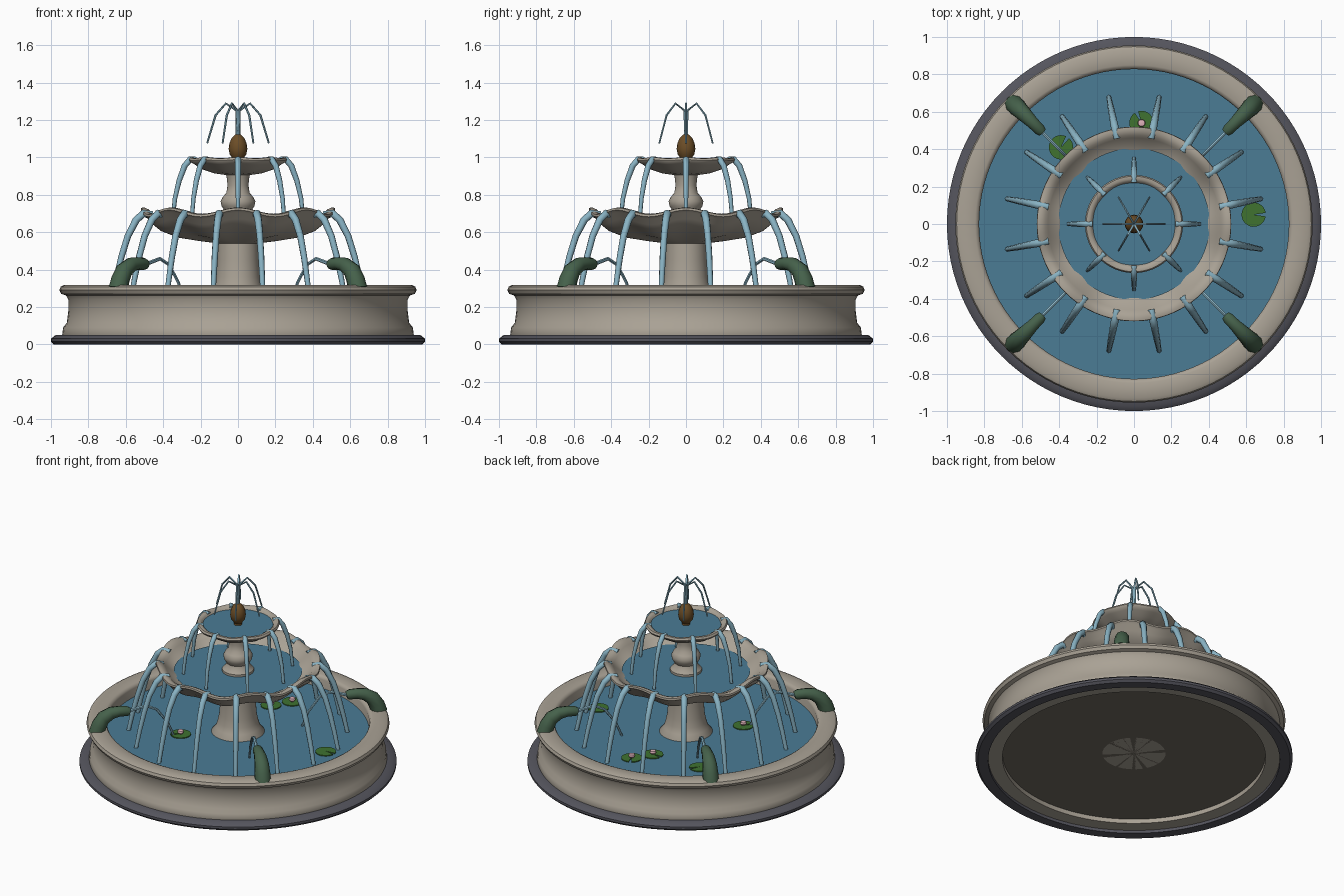
import bpy, bmesh, math
from math import sin, cos, pi, tau

if "Cube" in bpy.data.objects:
    bpy.data.objects.remove(bpy.data.objects["Cube"])


def mat(name, rgb):
    m = bpy.data.materials.new(name)
    m.diffuse_color = (*rgb, 1)
    m.use_nodes = True
    m.node_tree.nodes["Principled BSDF"].inputs["Base Color"].default_value = m.diffuse_color
    return m


STONE = mat("stone", (0.40, 0.36, 0.30))
DARK = mat("dark_stone", (0.09, 0.09, 0.11))
FLOOR = mat("floor_stone", (0.16, 0.145, 0.12))
WATER = mat("pool_water", (0.07, 0.20, 0.30))
JET = mat("falling_water", (0.25, 0.45, 0.55))
BRONZE = mat("green_bronze", (0.06, 0.12, 0.07))
LEAF = mat("lily_leaf", (0.05, 0.17, 0.03))
PINK = mat("lily_petal", (0.75, 0.45, 0.50))
BROWN = mat("finial_bronze", (0.15, 0.075, 0.02))


def finish(name, bm, material, angle=40):
    bmesh.ops.recalc_face_normals(bm, faces=bm.faces)
    me = bpy.data.meshes.new(name)
    bm.to_mesh(me)
    bm.free()
    me.materials.append(material)
    ob = bpy.data.objects.new(name, me)
    bpy.context.collection.objects.link(ob)
    bpy.ops.object.select_all(action='DESELECT')
    ob.select_set(True)
    bpy.context.view_layer.objects.active = ob
    bpy.ops.object.shade_smooth_by_angle(angle=math.radians(angle))
    return ob


def lathe(name, prof, material, n=96, closed=False, wave=None, angle=40):
    """Spin an (r, z) profile; wave(r) is the height of an 8-lobed scallop."""
    bm = bmesh.new()
    rings = []
    for r, z in prof:
        if r < 1e-5:
            rings.append([bm.verts.new((0, 0, z))] * n)
            continue
        a = wave(r) if wave else 0
        rings.append([bm.verts.new((r * cos(tau * i / n), r * sin(tau * i / n),
                                    z + a * cos(8 * tau * i / n))) for i in range(n)])
    pairs = list(zip(rings, rings[1:]))
    if closed:
        pairs.append((rings[-1], rings[0]))
    for a, b in pairs:
        for i in range(n):
            j = (i + 1) % n
            vs = list(dict.fromkeys((a[i], a[j], b[j], b[i])))
            if len(vs) > 2:
                bm.faces.new(vs)
    return finish(name, bm, material, angle)


def disc(name, r, z, material):
    return lathe(name, [(0, z), (r, z)], material)


def radial_tubes(name, path, angles, material, sides=8):
    """Tapered tubes along (r, z, radius) paths, repeated at the given angles."""
    bm = bmesh.new()
    for th in angles:
        rings = []
        for k, (r, z, w) in enumerate(path):
            p, q = path[max(k - 1, 0)], path[min(k + 1, len(path) - 1)]
            dr, dz = q[0] - p[0], q[1] - p[1]
            d = math.hypot(dr, dz)
            nr, nz = -dz / d, dr / d
            ring = []
            for i in range(sides):
                c, s = w * cos(tau * i / sides), w * sin(tau * i / sides)
                R = r + c * nr
                ring.append(bm.verts.new((R * cos(th) - s * sin(th),
                                          R * sin(th) + s * cos(th), z + c * nz)))
            rings.append(ring)
        for a, b in zip(rings, rings[1:]):
            for i in range(sides):
                j = (i + 1) % sides
                bm.faces.new((a[i], a[j], b[j], b[i]))
        bm.faces.new(rings[0])
        bm.faces.new(rings[-1])
    return finish(name, bm, material, 50)


# Ground ring and basin
lathe("plinth_ring", [(0.92, 0.0), (0.985, 0.0), (1.0, 0.015), (1.0, 0.03),
                      (0.975, 0.05), (0.92, 0.05)], DARK, closed=True)
lathe("basin_wall", [(0.83, 0.02), (0.93, 0.02), (0.94, 0.05), (0.935, 0.09), (0.915, 0.115),
                     (0.907, 0.18), (0.907, 0.24), (0.92, 0.262), (0.945, 0.27), (0.955, 0.29),
                     (0.948, 0.308), (0.93, 0.317), (0.85, 0.317), (0.835, 0.31),
                     (0.828, 0.295)], STONE, closed=True)
lathe("basin_floor", [(0, 0.05), (0.84, 0.05), (0.84, 0.07), (0, 0.07)], FLOOR)
disc("basin_water", 0.832, 0.235, WATER)

# Lower pedestal
lathe("lower_pedestal", [(0, 0.05), (0.2, 0.05), (0.2, 0.14), (0.17, 0.2), (0.168, 0.235),
                         (0.14, 0.27), (0.128, 0.31), (0.118, 0.36), (0.112, 0.45),
                         (0.108, 0.57), (0, 0.57)], STONE, 48)

# Scalloped middle bowl
lathe("middle_bowl", [(0, 0.54), (0.11, 0.54), (0.22, 0.555), (0.34, 0.578), (0.43, 0.615),
                      (0.48, 0.655), (0.505, 0.688), (0.52, 0.70), (0.518, 0.712),
                      (0.50, 0.715), (0.475, 0.705), (0.46, 0.69), (0.42, 0.655), (0.36, 0.63),
                      (0.2, 0.61), (0, 0.61)], STONE, 128,
      wave=lambda r: 0.018 * max(0, (r - 0.1) / 0.42) ** 1.5)
disc("middle_water", 0.405, 0.655, WATER)

# Upper pedestal with bulge
lathe("upper_pedestal", [(0, 0.60), (0.1, 0.60), (0.1, 0.67), (0.08, 0.69), (0.072, 0.715),
                         (0.088, 0.74), (0.093, 0.765), (0.08, 0.79), (0.062, 0.81),
                         (0.056, 0.85), (0.06, 0.89), (0.066, 0.915), (0, 0.915)], STONE, 48)

# Upper bowl
lathe("upper_bowl", [(0, 0.905), (0.06, 0.905), (0.13, 0.915), (0.20, 0.938), (0.235, 0.962),
                     (0.255, 0.972), (0.262, 0.985), (0.255, 0.997), (0.24, 0.998),
                     (0.227, 0.99), (0.215, 0.968), (0.15, 0.945), (0, 0.935)], STONE, 96,
      wave=lambda r: 0.003 * r / 0.26)
disc("upper_water", 0.225, 0.978, WATER)

# Finial
lathe("finial", [(0, 0.96), (0.028, 0.96), (0.026, 0.99), (0.044, 1.015), (0.05, 1.045),
                 (0.046, 1.075), (0.033, 1.105), (0.015, 1.122), (0, 1.125)], BROWN, 16, angle=30)

# Falling water
radial_tubes("top_jets", [(0.004, 1.10, 0.008), (0.008, 1.25, 0.007), (0.065, 1.288, 0.006),
                          (0.12, 1.225, 0.006), (0.165, 1.075, 0.005)],
             [tau * k / 6 for k in range(6)], JET, 6)
radial_tubes("upper_streams", [(0.225, 0.985, 0.018), (0.255, 0.99, 0.017), (0.285, 0.955, 0.016),
                               (0.315, 0.875, 0.014), (0.337, 0.78, 0.012),
                               (0.35, 0.66, 0.010)],
             [tau * k / 8 for k in range(8)], JET)
radial_tubes("middle_streams", [(0.47, 0.69, 0.022), (0.515, 0.70, 0.021), (0.555, 0.665, 0.02),
                                (0.60, 0.58, 0.018), (0.635, 0.47, 0.017),
                                (0.665, 0.35, 0.015), (0.69, 0.232, 0.013)],
             [tau * (k + 0.5) / 16 for k in range(16)], JET)

# Corner spouts and their jets
corners = [pi / 4 + pi / 2 * k for k in range(4)]
radial_tubes("corner_spouts", [(0.905, 0.295, 0.052), (0.89, 0.345, 0.05), (0.86, 0.395, 0.046),
                               (0.81, 0.425, 0.04), (0.76, 0.432, 0.034), (0.715, 0.43, 0.033),
                               (0.695, 0.425, 0.026)], corners, BRONZE, 10)
radial_tubes("spout_jets", [(0.71, 0.425, 0.011), (0.59, 0.458, 0.010), (0.52, 0.425, 0.009),
                            (0.45, 0.33, 0.008), (0.41, 0.232, 0.007)], corners, JET, 6)

# Lily pads (notched discs) and blossoms
pads = [(0.64, 0.05, 0), (-0.39, 0.41, 0), (0.04, 0.54, 1), (-0.04, 0.42, 1), (-0.26, -0.26, 1)]
for k, (x, y, flower) in enumerate(pads):
    bm = bmesh.new()
    rim = [(0.065 * cos(a), 0.065 * sin(a)) for a in
           [0.15 + k + (tau - 0.3) * i / 24 for i in range(25)]]
    face = bm.faces.new([bm.verts.new((x + u, y + v, 0.239)) for u, v in [(0, 0)] + rim])
    ext = bmesh.ops.extrude_face_region(bm, geom=[face])
    for v in ext["geom"]:
        if isinstance(v, bmesh.types.BMVert):
            v.co.z += 0.006
    finish(f"lily_pad_{k + 1}", bm, LEAF)
    if flower:
        ob = lathe(f"lily_blossom_{k + 1}", [(0, 0.245), (0.012, 0.245), (0.021, 0.256),
                                             (0.018, 0.268), (0, 0.272)], PINK, 10)
        ob.location = (x, y, 0)
